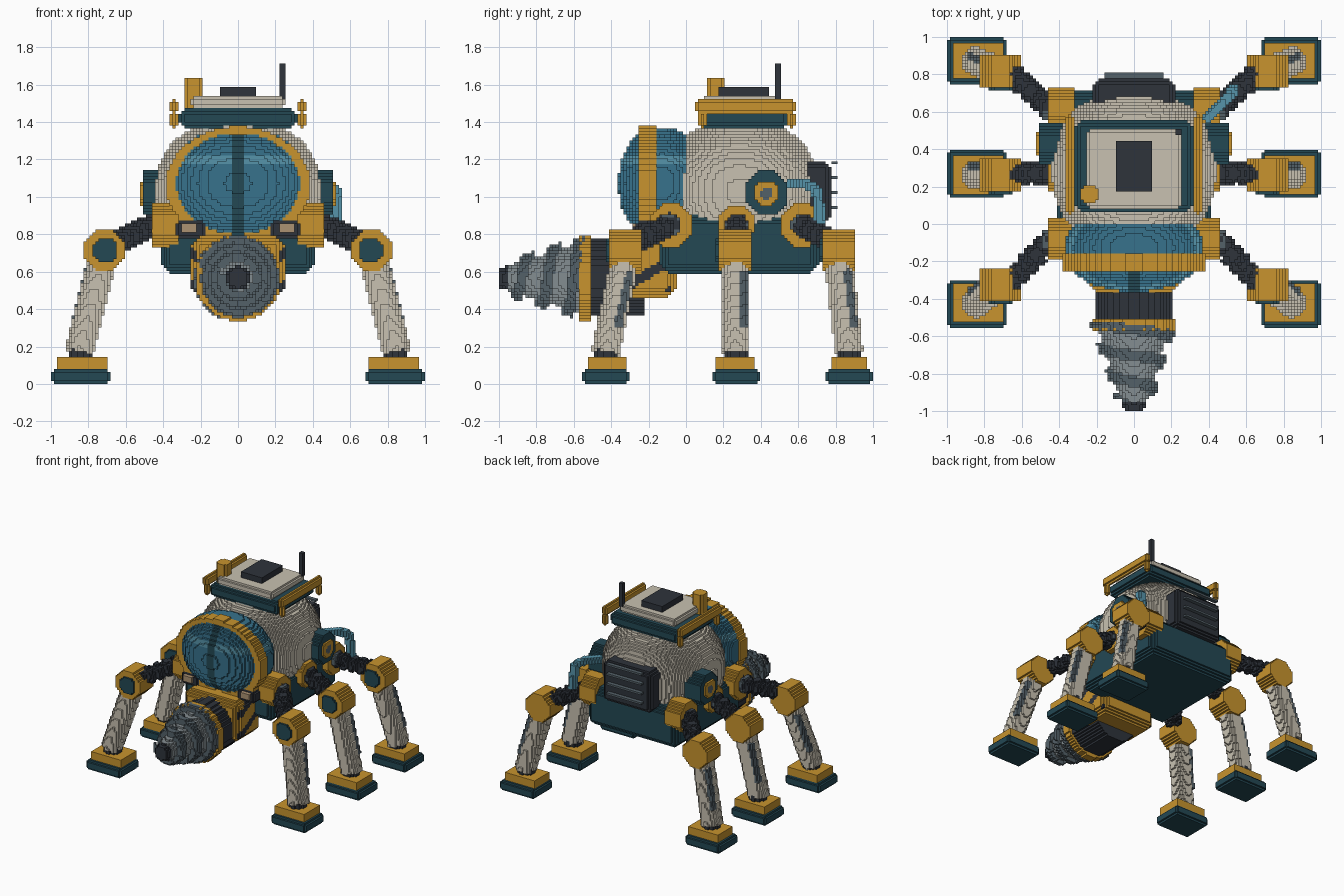
import bpy, bmesh, math

if "Cube" in bpy.data.objects:
    bpy.data.objects.remove(bpy.data.objects["Cube"], do_unlink=True)

V = 2 / 126          # block size
grid = {}            # cell -> (part name, colour name)

PALETTE = {          # sRGB values
    "cream": (200, 193, 177), "yellow": (200, 148, 46), "dark teal": (35, 72, 84),
    "charcoal": (46, 51, 59), "steel": (84, 97, 105), "light steel": (132, 141, 145),
    "glass blue": (55, 114, 140), "pale blue": (86, 148, 170), "lamp tan": (172, 146, 114),
}


def linear(c):
    c /= 255
    return c / 12.92 if c <= 0.04045 else ((c + 0.055) / 1.055) ** 2.4


mats = {}
for key, rgb in PALETTE.items():
    m = bpy.data.materials.new(key)
    m.use_nodes = True
    col = (*[linear(c) for c in rgb], 1)
    m.diffuse_color = col
    bsdf = m.node_tree.nodes["Principled BSDF"]
    bsdf.inputs["Base Color"].default_value = col
    bsdf.inputs["Roughness"].default_value = 0.7
    mats[key] = m


# ---- helpers: every part is a solid filled with blocks, later parts win ----
def fill(name, colour, lo, hi, test=None, pair=False):
    ranges = [range(round(a / V), max(round(b / V), round(a / V) + 1)) for a, b in zip(lo, hi)]
    for i in ranges[0]:
        for j in ranges[1]:
            for k in ranges[2]:
                p = ((i + .5) * V, (j + .5) * V, (k + .5) * V)
                if test and not test(*p):
                    continue
                c = colour(*p) if callable(colour) else colour
                if pair:
                    grid[i, j, k] = ("left_" + name, c)
                    grid[-1 - i, j, k] = ("right_" + name, c)
                else:
                    grid[i, j, k] = (name, c)


def soft_box(name, colour, lo, hi, bevel=1, pair=False):
    """Box whose edges are cut back by a few blocks."""
    lo = [round(a / V) * V for a in lo]
    hi = [round(b / V) * V for b in hi]

    def test(*p):
        d = sorted(min(c - a, b - c) / V for c, a, b in zip(p, lo, hi))
        return d[0] + d[1] >= bevel + 0.5
    fill(name, colour, lo, hi, test, pair)


def ellipsoid(name, colour, c, r, power=2.0):
    fill(name, colour, [a - b for a, b in zip(c, r)], [a + b for a, b in zip(c, r)],
         lambda *p: sum(abs((q - a) / b) ** power for q, a, b in zip(p, c, r)) <= 1)


def disc(name, colour, axis, c, r, start, end, octagon=False, pair=False):
    """Round or eight-sided cylinder along an axis; c holds the other two coordinates."""
    lo, hi = [a - r - V for a in c], [a + r + V for a in c]
    lo.insert(axis, start)
    hi.insert(axis, end)

    def test(*p):
        a, b = [abs(q - s) for q, s in zip([p[n] for n in range(3) if n != axis], c)]
        return max(a, b, (a + b) * .7071) <= r if octagon else a * a + b * b <= r * r
    fill(name, colour, lo, hi, test, pair)


def rod(name, colour, a, b, r, ribs=0.0, pair=False):
    d = [q - p for p, q in zip(a, b)]
    n2 = sum(c * c for c in d)
    length = math.sqrt(n2)
    m = r + ribs

    def test(*p):
        w = [q - s for q, s in zip(p, a)]
        t = sum(x * y for x, y in zip(w, d)) / n2
        if not -.05 <= t <= 1.05:
            return False
        rr = r + (ribs if int((t + 1) * length / .034) % 2 else 0)
        return sum((x - t * y) ** 2 for x, y in zip(w, d)) <= rr * rr
    fill(name, colour, [min(p, q) - m for p, q in zip(a, b)],
         [max(p, q) + m for p, q in zip(a, b)], test, pair)


# ---- hull, belly and cockpit ----
ellipsoid("hull", "cream", (0, .29, 1.03), (.44, .42, .38), 2.3)
soft_box("chassis", "dark teal", (-.42, -.15, .59), (.42, .71, .90), 3)


def glass_colour(x, y, z):
    if abs(x) < .024 and y < -.16:
        return "dark teal"
    return "pale blue" if 1.17 < z < 1.225 else "glass blue"


ellipsoid("cockpit_glass", glass_colour, (0, -.13, 1.075), (.37, .23, .295), 2.2)
fill("cockpit_frame", "yellow", (-.4, -.26, .74), (.4, -.16, 1.4),
     lambda x, y, z: (x / .385) ** 2 + ((z - 1.065) / .31) ** 2 <= 1
     and (x / .33) ** 2 + ((z - 1.07) / .27) ** 2 > 1)

# ---- roof hatch, rails, beacon and antenna ----
soft_box("roof_base", "dark teal", (-.31, .06, 1.37), (.31, .55, 1.48), 2)
soft_box("roof_plate", "cream", (-.255, .085, 1.48), (.255, .51, 1.535))
fill("roof_pad", "charcoal", (-.095, .18, 1.535), (.095, .44, 1.58))
fill("antenna", "charcoal", (.225, .48, 1.53), (.257, .512, 1.71))
soft_box("roof_rail", "yellow", (.31, .05, 1.45), (.37, .59, 1.525), 1, True)
for y in (.06, .54):
    soft_box("rail_post", "yellow", (.31, y, 1.365), (.365, y + .05, 1.46), 1, True)
disc("beacon", "yellow", 2, (-.243, .16), .05, 1.47, 1.63, True)

# ---- rear vent with slats ----
soft_box("vent_box", "charcoal", (-.225, .62, .86), (.225, .77, 1.19), 2)
for n in range(4):
    z = .935 + n * .079
    fill("vent_slats", "steel", (-.16, .77, z), (.16, .805, z + .02))

# ---- side pods and coolant pipe ----
disc("side_pod", "dark teal", 0, (.43, 1.02), .115, .36, .51, True, True)
disc("pod_ring", "yellow", 0, (.43, 1.02), .066, .47, .53, True, True)
disc("pod_hub", "steel", 0, (.43, 1.02), .032, .47, .53, False, True)
pipe = [(.38, .55, 1.07), (.47, .64, 1.07), (.52, .70, 1.04), (.525, .72, .86)]
for a, b in zip(pipe, pipe[1:]):
    rod("coolant_pipe", "pale blue", a, b, .03)

# ---- headlights ----
soft_box("headlight_case", "charcoal", (.17, -.27, .775), (.33, -.12, .87), 1, True)
fill("headlight_lens", "lamp tan", (.222, -.286, .81), (.302, -.26, .85), None, True)

# ---- drill housing, motor, collar and bit ----
DZ = .565
disc("drill_motor", "charcoal", 1, (0, DZ), .208, -.52, -.23)


def housing_colour(x, y, z):
    return "charcoal" if abs(x) > .23 and (z - .6 * y - .68) % .17 < .06 else "yellow"


soft_box("drill_housing", housing_colour, (-.255, -.36, .46), (.255, -.05, .79), 3)
disc("drill_collar", "yellow", 1, (0, DZ), .23, -.575, -.51)


def ridge(x, y, z):
    return (y / .14 - math.atan2(z - DZ, x) / math.tau - .52) % 1 < .4


def bit_radius(x, y, z):
    return .052 + (y + 1) * .315 + (.036 if ridge(x, y, z) and y > -.94 else 0)


fill("drill_bit", lambda x, y, z: "charcoal" if y < -.95 else "steel" if ridge(x, y, z)
     else "light steel", (-.26, -1, .3), (.26, -.53, .83),
     lambda x, y, z: x * x + (z - DZ) ** 2 <= bit_radius(x, y, z) ** 2)

# ---- six legs: hip y, knee y, foot y ----
for where, hy, ky, fy in (("front", -.085, -.325, -.425), ("middle", .27, .265, .265),
                          ("rear", .62, .815, .87)):
    hip_r = .095 if where == "middle" else .112
    disc(where + "_hip", "yellow", 0, (hy, .85), hip_r, .32, .465, True, True)
    disc(where + "_hip_joint", "steel", 0, (hy, .85), .06, .42, .49, True, True)
    rod(where + "_thigh", "charcoal", (.45, hy, .85), (.67, ky, .745), .052, .012, True)
    top, foot = (.72, ky, .68), (.845, fy, .19)
    rod(where + "_shin", "cream", foot, top, .076, 0, True)
    ends = [[f + (t - f) * s + o for f, t, o in zip(foot, top, (.058, .04, 0))] for s in (.25, .82)]
    rod(where + "_piston", "steel", *ends, .022, 0, True)
    disc(where + "_knee", "yellow", 1, (.71, .715), .108, ky - .083, ky + .083, True, True)
    disc(where + "_knee_cap", "dark teal", 1, (.71, .715), .066, ky - .1, ky - .083, True, True)
    disc(where + "_ankle", "charcoal", 2, (.84, fy), .062, .14, .195, False, True)
    soft_box(where + "_foot", "yellow", (.705, fy - .1, .08), (.97, fy + .1, .143), 0, True)
    soft_box(where + "_foot_pad", "dark teal", (.683, fy - .127, 0), (1, fy + .127, .08), 1, True)

# ---- build one mesh per part from the exposed block faces ----
SIDES = {(1, 0, 0): ((1, 0, 0), (1, 1, 0), (1, 1, 1), (1, 0, 1)),
         (-1, 0, 0): ((0, 0, 0), (0, 0, 1), (0, 1, 1), (0, 1, 0)),
         (0, 1, 0): ((0, 1, 0), (0, 1, 1), (1, 1, 1), (1, 1, 0)),
         (0, -1, 0): ((0, 0, 0), (1, 0, 0), (1, 0, 1), (0, 0, 1)),
         (0, 0, 1): ((0, 0, 1), (1, 0, 1), (1, 1, 1), (0, 1, 1)),
         (0, 0, -1): ((0, 0, 0), (0, 1, 0), (1, 1, 0), (1, 0, 0))}
parts = {}
for cell, (name, colour) in grid.items():
    parts.setdefault(name, []).append((cell, colour))

for name, cells in parts.items():
    bm = bmesh.new()
    verts, slots = {}, []
    for (i, j, k), colour in cells:
        for (dx, dy, dz), corners in SIDES.items():
            if (i + dx, j + dy, k + dz) in grid:
                continue
            loop = []
            for a, b, c in corners:
                key = (i + a, j + b, k + c)
                if key not in verts:
                    verts[key] = bm.verts.new([n * V for n in key])
                loop.append(verts[key])
            if colour not in slots:
                slots.append(colour)
            bm.faces.new(loop).material_index = slots.index(colour)
    if bm.faces:
        mesh = bpy.data.meshes.new(name)
        bm.to_mesh(mesh)
        for s in slots:
            mesh.materials.append(mats[s])
        bpy.context.collection.objects.link(bpy.data.objects.new(name, mesh))
    bm.free()
